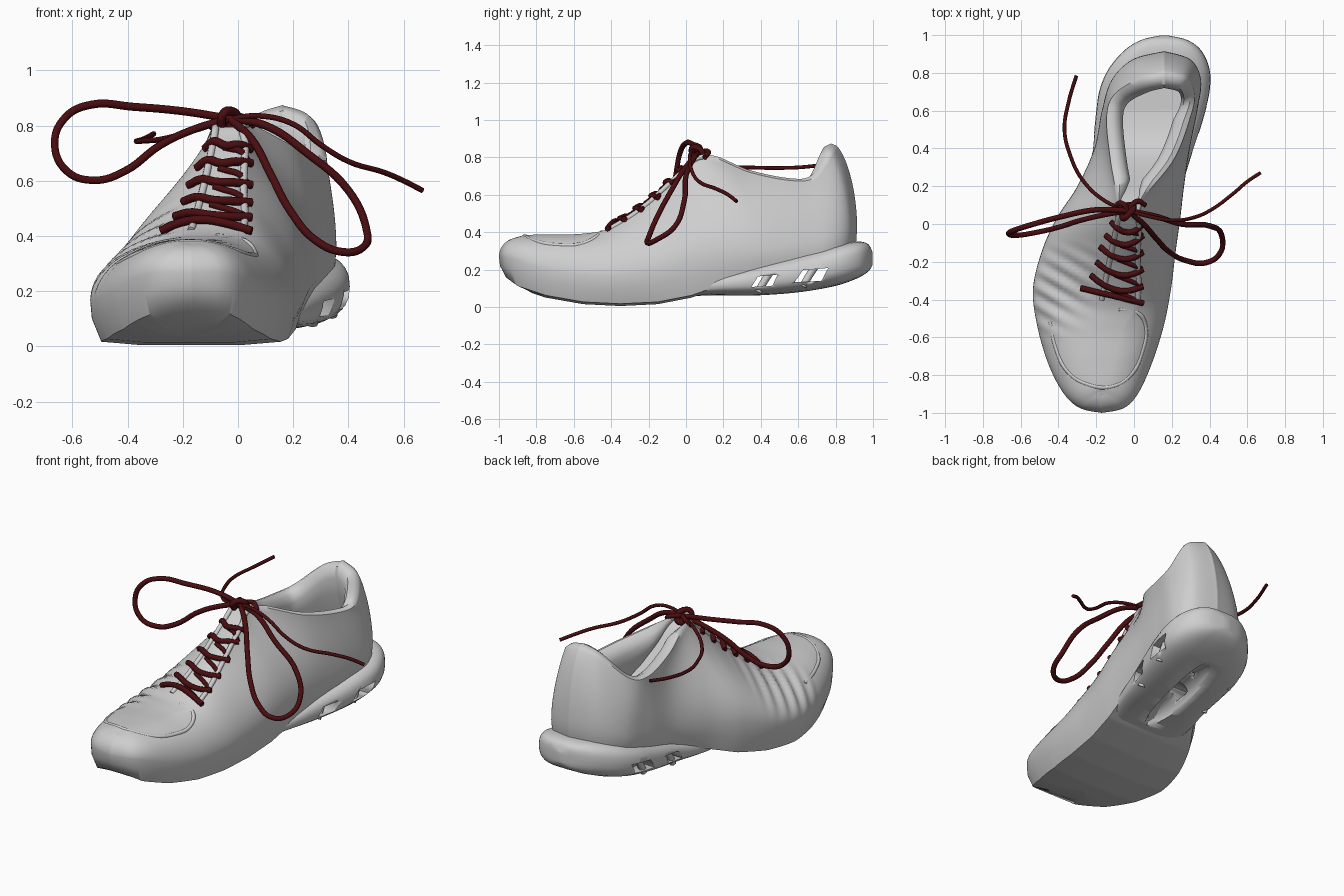
import bpy, bmesh, math
from mathutils import Vector as V
from mathutils.bvhtree import BVHTree

if "Cube" in bpy.data.objects:
    bpy.data.objects.remove(bpy.data.objects["Cube"])


def material(name, rgb):
    m = bpy.data.materials.new(name)
    m.diffuse_color = (*rgb, 1)
    m.use_nodes = True
    m.node_tree.nodes["Principled BSDF"].inputs["Base Color"].default_value = m.diffuse_color
    return m


GREY = material("light_grey", (0.62, 0.62, 0.62))
RED = material("dark_red", (0.068, 0.004, 0.005))


def spline(table, t):
    """Catmull-Rom sample of a table of rows; t runs over row indices."""
    i = min(int(t), len(table) - 2)
    f = t - i
    a, b, c, d = (table[max(0, min(len(table) - 1, i + k))] for k in (-1, 0, 1, 2))
    return [q + 0.5 * f * (r - p + f * (2*p - 5*q + 4*r - s + f * (3*(q - r) + s - p)))
            for p, q, r, s in zip(a, b, c, d)]


def finish(bm, name, angle=40):
    bmesh.ops.remove_doubles(bm, verts=bm.verts, dist=0.0015)
    bmesh.ops.recalc_face_normals(bm, faces=bm.faces)
    me = bpy.data.meshes.new(name)
    bm.to_mesh(me)
    me.materials.append(GREY)
    ob = bpy.data.objects.new(name, me)
    bpy.context.collection.objects.link(ob)
    bpy.ops.object.select_all(action='DESELECT')
    ob.select_set(True)
    bpy.context.view_layer.objects.active = ob
    bpy.ops.object.shade_smooth_by_angle(angle=math.radians(angle))
    return ob


def loft(rows):
    """Skin closed cross-sections that share a point count."""
    bm = bmesh.new()
    vs = [[bm.verts.new(p) for p in r] for r in rows]
    n = len(rows[0])
    for a, b in zip(vs, vs[1:]):
        for j in range(n):
            bm.faces.new((a[j], a[(j + 1) % n], b[(j + 1) % n], b[j]))
    return bm


# Upper: widest line of the shoe (y, left x, right x, bottom z, widest z), toe to heel
BASE = [(-1.0, -.17, -.17, .19, .27), (-.975, -.285, -.055, .155, .27), (-.9, -.37, .02, .10, .25),
        (-.75, -.45, .09, .05, .2), (-.55, -.51, .155, .015, .17), (-.35, -.535, .195, .005, .17),
        (-.15, -.49, .22, .015, .2), (.03, -.41, .245, .05, .25), (.2, -.3, .265, .11, .28),
        (.4, -.21, .295, .17, .3), (.6, -.17, .335, .2, .33), (.76, -.12, .355, .22, .36),
        (.87, -.01, .3, .24, .4), (.915, .16, .16, .25, .42)]
# Throat and collar line (y, left x, right x, z, doming, opening depth)
TOP = [(-.9, -.17, -.17, .372, .7, 0), (-.89, -.18, -.16, .376, .7, 0), (-.85, -.2, -.14, .385, .72, 0),
       (-.72, -.22, -.1, .387, .72, 0), (-.55, -.2, -.06, .392, .68, 0), (-.4, -.17, .02, .425, .52, 0),
       (-.2, -.13, .02, .56, .34, 0), (0, -.09, .025, .745, .2, 0), (.11, -.085, .03, .81, .2, .1),
       (.34, -.125, .21, .72, .15, .8), (.57, -.145, .3, .675, .15, 1), (.69, -.1, .32, .695, .2, 1),
       (.775, .04, .275, .82, .4, 1), (.805, .16, .16, .862, .55, 1)]


def sole(y):
    """Height of the underside along the shoe."""
    for a, b in zip(BASE, BASE[1:]):
        if y <= b[0]:
            return a[3] + (b[3] - a[3]) * max(0, (y - a[0]) / (b[0] - a[0]))
    return BASE[-1][3]


def half(t, side):
    """Half cross-section from the sole, over the wall and rim, to the footbed."""
    b, c = spline(BASE, t), spline(TOP, t)
    y, x, zm = b[0], b[1 + side], b[4]
    mid = V(((b[1] + b[2]) / 2, max(-.65, min(.6, y)), 0))
    m, top = V((x, y, zm)), V((c[1 + side], c[0], c[3]))
    out = V((m.x - top.x, m.y - top.y, 0))
    h = top.z - m.z
    pts = []
    for f, lift in ((1, 0), (.5, 0), (.11, .012)):
        p = m.lerp(mid, f)
        p.z = sole(p.y) + lift
        pts.append(p)
    pts.append(m.lerp(pts[2], .45) + (m - pts[2]).xy.to_3d() * .3)
    p1 = m + V((0, 0, .42 * h))
    p2 = top + out * c[4] - V((0, 0, (1 - c[4]) * .3 * h))
    for k in range(17):
        u = k / 16
        p = m * (1-u)**3 + p1 * 3*u*(1-u)**2 + p2 * 3*u*u*(1-u) + top * u**3
        # soft ribs sweeping over the outer forefoot
        if side == 0 and -.62 < p.y < -.08:
            fade = math.sin(math.pi * (p.y + .62) / .54) * math.sin(math.pi * u)
            p += V((-.6, 0, .6)) * .011 * fade * math.sin((p.y + .6 * p.x) * 2 * math.pi / .095)
        pts.append(p)
    # padded rim, inner wall and footbed; flattens onto the throat where closed
    o = max(0, min(1, c[5]))
    axis = V(((c[1] + c[2]) / 2, max(-.65, min(.55, c[0])), 0))
    inw = V((axis.x - top.x, axis.y - top.y, 0))
    inw = inw * min(1, .085 / max(inw.length, 1e-5)) * min(1, o * 2)
    rim = min(1, o * 3)
    pts.append(top + inw * .35 + V((0, 0, .012 * rim)))
    pts.append(top + inw * .8 - V((0, 0, .008 * rim)))
    edge = top + inw * 1.05 - V((0, 0, .03 * rim))
    foot = V((m.x * .75 + mid.x * .25, m.y * .8 + mid.y * .2, top.z - o * (top.z - .33)))
    wall = edge.lerp(foot, o)
    wall.z = min(foot.z, edge.z)
    if o == 0:
        edge = wall = top.copy()
    for u in (.08, .3, .6, .9, 1):
        p = edge.lerp(wall, u * u * .6 + u * .4)
        p.z = edge.z + (wall.z - edge.z) * u
        pts.append(p)
    pts.append(V((axis.x, wall.y, wall.z)) if o else top.copy())
    return pts


rows = []
STEPS = 14
for i in range((len(BASE) - 1) * STEPS + 1):
    t = i / STEPS
    rows.append(half(t, 0) + half(t, 1)[::-1])
bm = loft(rows)
shell = BVHTree.FromBMesh(bm)
finish(bm, "upper", 50)

# Heel sole unit (y, left x, right x, bottom z, top z)
HEEL = [(-.1, -.12, -.04, .04, .07), (.0, -.24, .16, .055, .13), (.15, -.27, .235, .062, .17),
        (.35, -.225, .3, .06, .22), (.55, -.205, .365, .072, .27), (.7, -.185, .4, .092, .31),
        (.82, -.135, .4, .118, .34), (.92, -.05, .355, .155, .35), (.975, .04, .28, .19, .335),
        (.998, .14, .18, .225, .29)]
rows = []
for i in range((len(HEEL) - 1) * 5 + 1):
    y, xl, xr, z0, z1 = spline(HEEL, i / 5)
    ring = []
    for k in range(28):
        a = 2 * math.pi * k / 28
        ca, sa = math.cos(a), math.sin(a)
        ring.append(V(((xl + xr) / 2 + (xr - xl) / 2 * math.copysign(abs(ca)**.5, ca), y,
                       (z0 + z1) / 2 + (z1 - z0) / 2 * math.copysign(abs(sa)**.75, sa))))
    rows.append(ring)
bm = loft(rows)
for end in (rows[0], rows[-1]):
    bm.faces.new([bm.verts.new(p) for p in end])
heel = finish(bm, "heel_sole", 45)


def cut(target, name, make):
    c = bmesh.new()
    make(c)
    ob = finish(c, name)
    ob.hide_render = True
    ob.hide_viewport = True
    mod = target.modifiers.new(name, 'BOOLEAN')
    mod.operation, mod.solver, mod.object = 'DIFFERENCE', 'EXACT', ob


# Slanted cushion windows through the heel, and the groove beneath it
def window(y, z, w, h):
    def make(c):
        prof = [(y - w, z - h), (y + w * .6, z - h * .8), (y + w, z + h), (y - w * .5, z + h * .7)]
        ends = [[c.verts.new((x, *p)) for p in prof] for x in (-.6, .7)]
        for e in ends:
            c.faces.new(e)
        for k in range(4):
            c.faces.new((ends[0][k], ends[0][k-1], ends[1][k-1], ends[1][k]))
    return make


def groove(c):
    bmesh.ops.create_uvsphere(c, u_segments=24, v_segments=12, radius=1)
    for v in c.verts:
        v.co = V((.06 + v.co.x * .075 + v.co.y * .07, .48 + v.co.y * .38, .06 + v.co.z * .08))


cut(heel, "front_window_cutter", window(.42, .14, .07, .033))
cut(heel, "rear_window_cutter", window(.67, .17, .09, .038))
cut(heel, "groove_cutter", groove)


def tube(name, pts, radius, mat):
    cu = bpy.data.curves.new(name, 'CURVE')
    cu.dimensions = '3D'
    cu.bevel_depth, cu.bevel_resolution, cu.resolution_u = radius, 2, 6
    cu.use_fill_caps = True
    sp = cu.splines.new('BEZIER')
    sp.bezier_points.add(len(pts) - 1)
    for b, p in zip(sp.bezier_points, pts):
        b.co = p
        b.handle_left_type = b.handle_right_type = 'AUTO'
    cu.materials.append(mat)
    ob = bpy.data.objects.new(name, cu)
    bpy.context.collection.objects.link(ob)


# Struts standing inside the windows
for y, z, xl, xr in ((.42, .14, -.18, .27), (.66, .17, -.15, .34)):
    for x in (xl, xr):
        tube("heel_strut", [(x, y - .035, z - .06), (x, y, z), (x, y + .04, z + .06)], .02, GREY)


def drop(x, y, lift):
    hit = shell.ray_cast(V((x, y, 3)), V((0, 0, -1)))[0]
    return V((x, y, (hit.z if hit else .4) + lift))


# Toe bumper seam and throat edges
tube("toe_seam", [drop(x, y, -.008) for x, y in
                  ((-.44, -.52), (-.41, -.66), (-.35, -.78), (-.24, -.85), (-.12, -.86),
                   (-.02, -.8), (.04, -.68), (.06, -.55), (.02, -.47), (-.08, -.45))], .012, GREY)
for s in (1, 2):
    edge = [spline(TOP, 5 + k * .5) for k in range(7)]
    tube("eyelet_facing", [(e[s], e[0], e[3] - .004) for e in edge], .014, GREY)

# Lace rows: left x, left y, right y, sagging toward the toe
ROWS = [(-.28, -.34, -.42), (-.23, -.27, -.33), (-.2, -.2, -.24), (-.18, -.12, -.15),
        (-.15, -.06, -.06), (-.12, .01, .0)]
for k, (xl, yl, yr) in enumerate(ROWS):
    xr = .05
    pts = []
    for f in (0, .2, .45, .7, 1):
        x, y = xl + (xr - xl) * f, yl + (yr - yl) * f - .2 * f * (1 - f) * (k > 0)
        pts.append(drop(x, y, .012 + .04 * f * (1 - f)))
    pts[-1].z += .012
    tube("lace_row", pts, .0155, RED)
    if k < 5:
        x2, y2 = ROWS[k + 1][:2]
        tube("lace_cross", [drop(xr + (x2 - xr) * f, yr + (y2 - yr) * f - .03 * f, .008)
                            for f in (.05, .25, .45, .6)], .012, RED)

# Bow: two loops, two tails and the knot
K = (-.03, .07, .825)
tube("left_loop", [K, (-.2, .075, .852), (-.38, .04, .868), (-.53, 0, .876), (-.625, -.03, .83),
                   (-.664, -.05, .735), (-.62, -.06, .635), (-.52, -.045, .602), (-.41, -.02, .635),
                   (-.28, .02, .73), (-.15, .05, .79), K], .0145, RED)
tube("right_loop", [K, (.1, .045, .8), (.25, .0, .7), (.4, -.01, .565), (.464, -.06, .43), (.452, -.16, .358),
                    (.38, -.205, .342), (.28, -.195, .385), (.19, -.15, .49), (.12, -.08, .62),
                    (.05, .0, .75), K], .0145, RED)
tube("right_tail", [K, (.08, .04, .835), (.2, .02, .805), (.3, .03, .73), (.4, .07, .67),
                    (.53, .165, .63), (.6, .225, .6), (.668, .27, .565)], .010, RED)
tube("left_tail", [K, (-.15, .12, .785), (-.27, .23, .752), (-.34, .37, .745), (-.368, .5, .743),
                   (-.345, .65, .75), (-.305, .785, .77)], .010, RED)
tube("knot", [(-.06, .05, .8), (-.055, .03, .84), (-.03, .05, .853), (-.005, .08, .835), (-.015, .1, .8),
              (-.05, .09, .8), (-.055, .06, .83)], .017, RED)
for x, y, z in ((-.1, .09, .79), (.06, .1, .8)):
    tube("top_lace", [K, ((x + K[0]) / 2, y + .02, .83), (x, y, z)], .014, RED)
